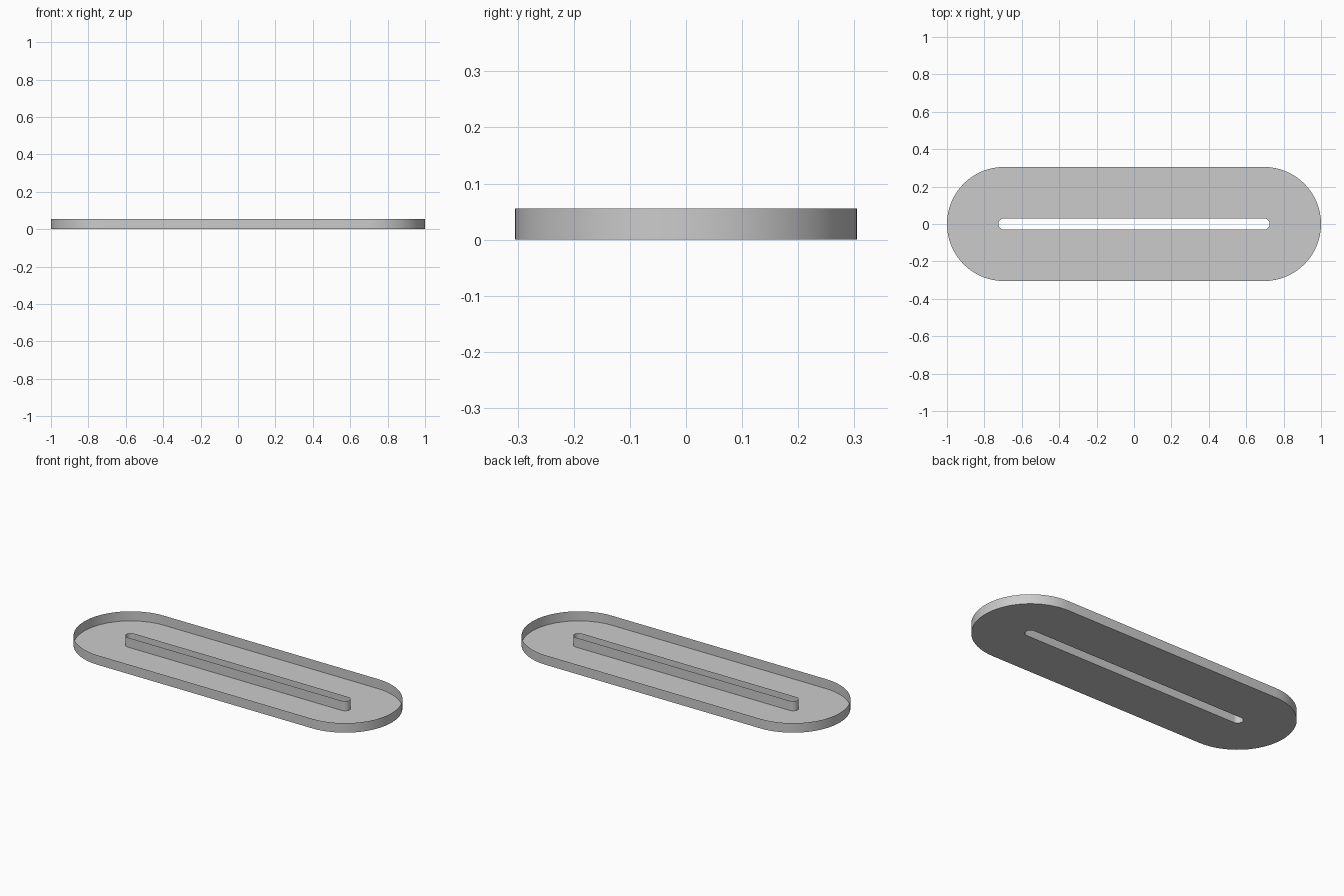
import bpy, bmesh, math

cube = bpy.data.objects.get("Cube")
if cube:
    bpy.data.objects.remove(cube, do_unlink=True)

CENTRE = 0.695      # x of the rounded end centres
OUTER, SLOT = 0.305, 0.03
HEIGHT = 0.056
STEPS = 32          # segments per rounded end

grey = bpy.data.materials.new("plain grey")
grey.use_nodes = True
colour = (0.6, 0.6, 0.6, 1)
grey.diffuse_color = colour
grey.node_tree.nodes["Principled BSDF"].inputs["Base Color"].default_value = colour


def stadium(bm, radius, z):
    """Ring of vertices around a long shape with rounded ends."""
    ring = []
    for side in (1, -1):
        for i in range(STEPS + 1):
            a = math.pi * (i / STEPS - 0.5)
            ring.append(bm.verts.new((side * (CENTRE + radius * math.cos(a)),
                                      side * radius * math.sin(a), z)))
    return ring


# Open tray: slot wall, floor and outer rim as one thin sheet
bm = bmesh.new()
rings = [stadium(bm, r, z) for r, z in
         ((SLOT, HEIGHT), (SLOT, 0), (OUTER, 0), (OUTER, HEIGHT))]
for inner, outer in zip(rings, rings[1:]):
    for i in range(len(inner)):
        j = (i + 1) % len(inner)
        bm.faces.new((inner[i], inner[j], outer[j], outer[i]))

mesh = bpy.data.meshes.new("slotted_tray")
bm.to_mesh(mesh)
bm.free()
mesh.materials.append(grey)
tray = bpy.data.objects.new("slotted_tray", mesh)
bpy.context.collection.objects.link(tray)

# Smooth round ends, crisp floor edges
bpy.ops.object.select_all(action='DESELECT')
tray.select_set(True)
bpy.context.view_layer.objects.active = tray
bpy.ops.object.shade_smooth_by_angle(angle=math.radians(30))
